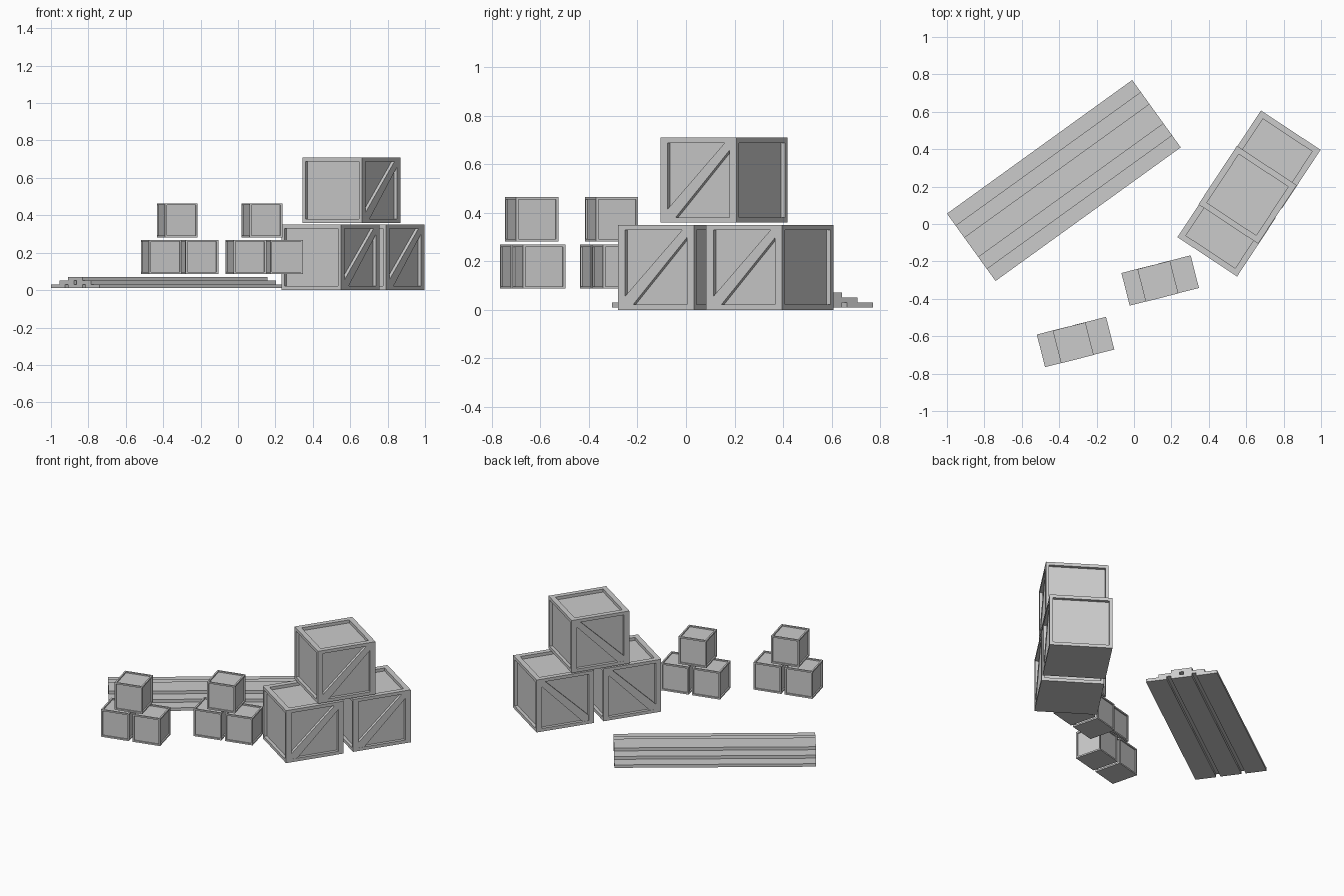
import bpy, bmesh
from math import radians
from mathutils import Vector, Matrix

if "Cube" in bpy.data.objects:
    bpy.data.objects.remove(bpy.data.objects["Cube"])


def finish(bm, name, loc, angle):
    bmesh.ops.recalc_face_normals(bm, faces=bm.faces)
    mesh = bpy.data.meshes.new(name)
    bm.to_mesh(mesh)
    bm.free()
    ob = bpy.data.objects.new(name, mesh)
    ob.location = loc
    ob.rotation_euler.z = radians(angle)
    bpy.context.collection.objects.link(ob)
    return ob


def box(size):
    bm = bmesh.new()
    bmesh.ops.create_cube(bm, size=1, matrix=Matrix.Diagonal((*size, 1)))
    return bm


def place(center, angle, offset):
    """World position of an offset given in a rotated group's own axes."""
    return Vector(center) + Matrix.Rotation(radians(angle), 3, 'Z') @ Vector(offset)


def crate(name, size, margins, depth, loc, angle, brace=None):
    """Box with recessed panels on the sides and top; margins[axis] = frame widths."""
    bm = box(size)
    half = [s / 2 for s in size]
    bm.normal_update()
    panels = [f for f in bm.faces if f.normal.z > -0.5]
    for f in panels:
        n = f.normal.copy()
        axis = max(range(3), key=lambda i: abs(n[i]))
        bmesh.ops.inset_individual(bm, faces=[f], thickness=0.005)
        for v in f.verts:
            for i in range(3):
                if i != axis:
                    v.co[i] = (half[i] - margins[axis][i]) * (1 if v.co[i] > 0 else -1)
        inner = bmesh.ops.extrude_discrete_faces(bm, faces=[f])['faces'][0]
        bmesh.ops.translate(bm, vec=-n * depth, verts=inner.verts)
    # diagonal braces on both x sides
    if brace:
        for side in (-1, 1):
            rings = [[bm.verts.new((side * x, y - half[1], z - half[2])) for y, z in brace]
                     for x in (half[0] - depth - 0.002, half[0] - 0.001)]
            for r in rings:
                bm.faces.new(r)
            for i in range(len(brace)):
                j = (i + 1) % len(brace)
                bm.faces.new((rings[0][i], rings[0][j], rings[1][j], rings[1][i]))
    return finish(bm, name, loc, angle)


# large braced crates: two below, one on top
BIG, BIG_ANGLE = (0.382, 0.375, 0.35), -33.4
big_margins = [(0, 0.035, 0.021), (0.019, 0, 0.021), (0.033, 0.032, 0)]
brace = [(0.035, 0.021), (0.074, 0.021), (0.34, 0.298), (0.34, 0.329),
         (0.317, 0.329), (0.035, 0.056)]
for i, off in enumerate([(0, -0.218, 0.175), (0, 0.218, 0.175), (-0.003, -0.01, 0.534)]):
    crate(f"large_crate_{i + 1}", BIG, big_margins, 0.02,
          place((0.615, 0.163, 0), BIG_ANGLE, off), BIG_ANGLE, brace)

# two stacks of three small crates
SMALL, SMALL_ANGLE = (0.18, 0.18, 0.182), 14.3
small_margins = [(0.01, 0.01, 0.01)] * 3
for s, center in enumerate([(-0.3125, -0.631, 0), (0.14, -0.302, 0)]):
    for i, off in enumerate([(-0.101, 0, 0.178), (0.101, 0, 0.178), (-0.013, -0.001, 0.373)]):
        crate(f"small_crate_{s + 1}_{i + 1}", SMALL, small_margins, 0.008,
              place(center, SMALL_ANGLE, off), SMALL_ANGLE)

# stepped pile of planks: three, two, one
PLANK_ANGLE, PITCH = 35.8, 0.157
for layer in range(3):
    count = 3 - layer
    for k in range(count):
        off = (0, (k - (count - 1) / 2) * PITCH, 0.0205 + 0.02 * layer)
        finish(box((1.221, 0.13, 0.02)), f"plank_{layer + 1}_{k + 1}",
               place((-0.375, 0.2325, 0), PLANK_ANGLE, off), PLANK_ANGLE)
